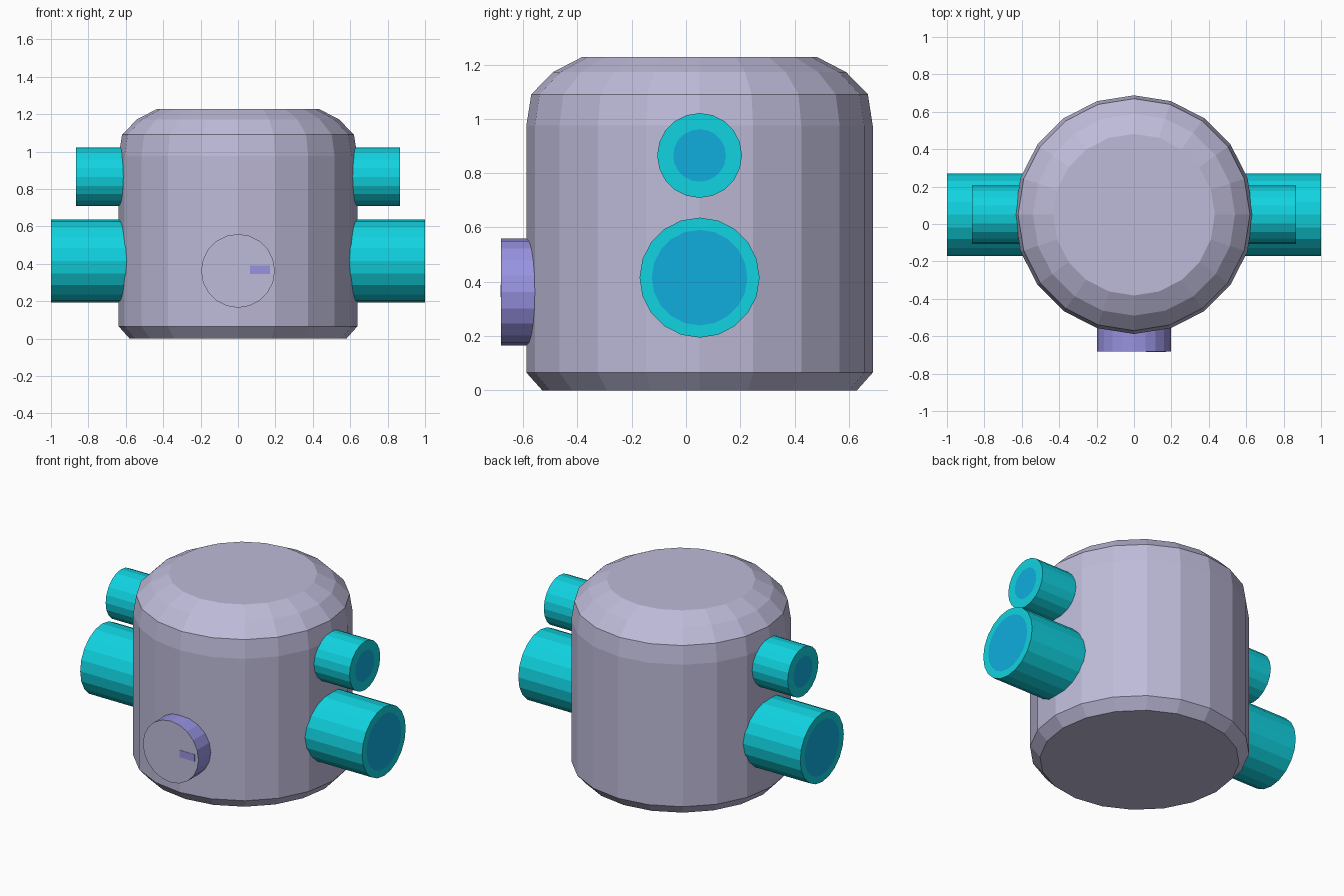
import bpy, bmesh, math
from mathutils import Matrix

if "Cube" in bpy.data.objects:
    bpy.data.objects.remove(bpy.data.objects["Cube"])

SIDES = 20


def material(name, rgb):
    lin = [((c / 255 + 0.055) / 1.055) ** 2.4 if c > 10 else c / 255 / 12.92 for c in rgb]
    m = bpy.data.materials.new(name)
    m.diffuse_color = (*lin, 1)
    m.use_nodes = True
    m.node_tree.nodes["Principled BSDF"].inputs["Base Color"].default_value = m.diffuse_color
    return m


grey = material("lilac_grey", (190, 187, 217))
purple = material("periwinkle", (152, 147, 225))
cyan = material("cyan", (16, 211, 224))
blue = material("blue", (16, 174, 222))


def lathe(name, profile, mats, band_mats, matrix):
    """Revolve (radius, height) points about z; close both ends, colour by band.
    band_mats: one index per band between rings, then the end cap."""
    bm = bmesh.new()
    rings = []
    for r, h in profile:
        rings.append([bm.verts.new((r * math.cos(a), r * math.sin(a), h))
                      for a in (2 * math.pi * i / SIDES for i in range(SIDES))])
    for k in range(len(rings) - 1):
        lo, hi = rings[k], rings[k + 1]
        for i in range(SIDES):
            j = (i + 1) % SIDES
            bm.faces.new((lo[i], lo[j], hi[j], hi[i])).material_index = band_mats[k]
    bm.faces.new(rings[0][::-1]).material_index = band_mats[0]
    bm.faces.new(rings[-1]).material_index = band_mats[-1]
    bm.transform(matrix)
    return finish(name, bm, mats)


def finish(name, bm, mats):
    me = bpy.data.meshes.new(name)
    bm.to_mesh(me)
    bm.free()
    for m in mats:
        me.materials.append(m)
    ob = bpy.data.objects.new(name, me)
    bpy.context.collection.objects.link(ob)
    return ob


# Tank body with bevelled base and rounded shoulder
body = [(0.58, 0), (0.638, 0.065), (0.638, 0.975), (0.62, 1.09), (0.54, 1.172), (0.432, 1.228)]
lathe("tank_body", body, [grey], [0] * 6, Matrix.Translation((0, 0.05, 0)))

# Side pipes: cyan tube and rim with a flush blue bore
for side, turn in (("right", 90), ("left", -90)):
    for size, z, r, bore, end in (("large", 0.415, 0.221, 0.176, 1.0),
                                  ("small", 0.865, 0.156, 0.097, 0.865)):
        m = Matrix.Translation((0, 0.05, z)) @ Matrix.Rotation(math.radians(turn), 4, 'Y')
        lathe(f"{size}_pipe_{side}", [(r, 0.56), (r, end), (bore, end)],
              [cyan, blue], [0, 0, 1], m)

# Front dial: periwinkle rim, grey face
m = Matrix.Translation((0, 0, 0.362)) @ Matrix.Rotation(math.radians(90), 4, 'X')
lathe("front_dial", [(0.197, 0.54), (0.197, 0.682)], [purple, grey], [0, 1], m)

# Small marker plate on the dial
bm = bmesh.new()
bmesh.ops.create_cube(bm, size=1, matrix=Matrix.Translation((0.117, -0.682, 0.367))
                      @ Matrix.Diagonal((0.108, 0.004, 0.046, 1)))
finish("dial_marker", bm, [purple])
